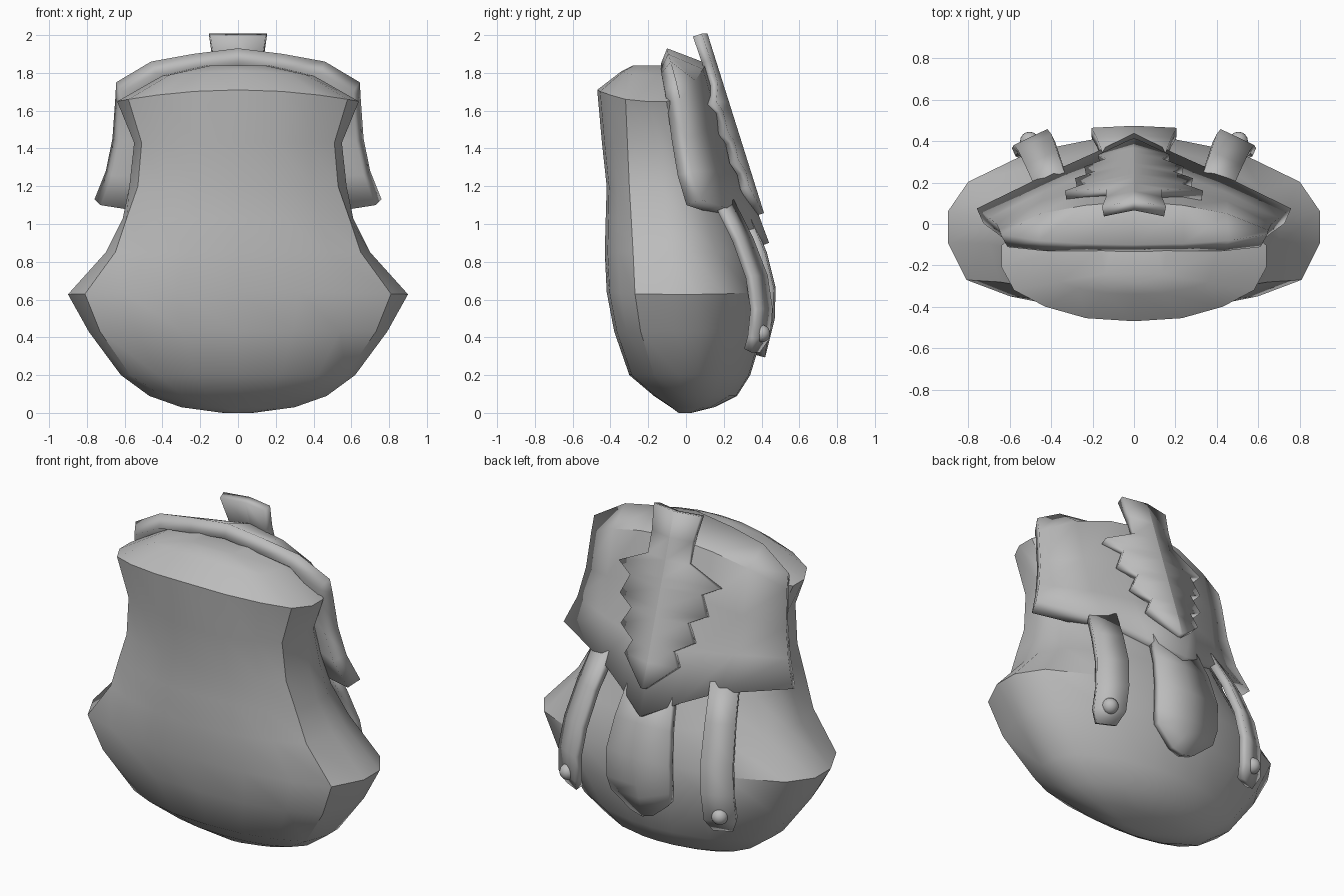
import bpy, bmesh, math
from mathutils import Vector

old = bpy.data.objects.get("Cube")
if old:
    bpy.data.objects.remove(old)

grey = bpy.data.materials.new("plain grey")
grey.use_nodes = True
COLOUR = (0.5, 0.5, 0.5, 1)
grey.diffuse_color = COLOUR
grey.node_tree.nodes["Principled BSDF"].inputs["Base Color"].default_value = COLOUR


def finish(bm, name, angle=30, thickness=0, offset=0, mirror=False):
    mesh = bpy.data.meshes.new(name)
    bm.to_mesh(mesh)
    bm.free()
    mesh.materials.append(grey)
    ob = bpy.data.objects.new(name, mesh)
    bpy.context.collection.objects.link(ob)
    if thickness:
        mod = ob.modifiers.new("thickness", "SOLIDIFY")
        mod.thickness, mod.offset = thickness, offset
    if mirror:
        ob.modifiers.new("mirror", "MIRROR").use_clip = False
    bpy.ops.object.select_all(action="DESELECT")
    ob.select_set(True)
    bpy.context.view_layer.objects.active = ob
    bpy.ops.object.shade_smooth_by_angle(angle=math.radians(angle))
    return ob


def grid(rows, closed=False):
    """Skin rows of points; closed rows become capped rings."""
    bm = bmesh.new()
    vs = [[bm.verts.new(p) for p in row] for row in rows]
    n = len(rows[0])
    for a, b in zip(vs, vs[1:]):
        for i in range(n if closed else n - 1):
            j = (i + 1) % n
            bm.faces.new((a[i], a[j], b[j], b[i]))
    if closed:
        bm.faces.new(vs[0])
        bm.faces.new(vs[-1])
        bmesh.ops.recalc_face_normals(bm, faces=bm.faces)
    return bm


def mirrored(half):
    """Row running from the centre out to +x, completed on the -x side."""
    return [(-x, y, z) for x, y, z in reversed(half[1:])] + half


# Pouch body: z, front corner x, front corner y, side x, side y, front y, back y, corner drop
SECTIONS = [
    (1.84, .14, -.24, .16, -.10, -.28, .00, .00),
    (1.81, .36, -.28, .40, -.11, -.34, .03, .02),
    (1.71, .58, -.32, .64, -.16, -.47, .06, .05),
    (1.43, .51, -.31, .55, -.12, -.445, .15, 0),
    (1.20, .53, -.30, .575, -.09, -.42, .24, 0),
    (1.03, .59, -.29, .61, -.07, -.425, .30, 0),
    (.85, .65, -.28, .70, -.04, -.43, .37, 0),
    (.64, .81, -.27, .90, -.02, -.42, .42, .01),
    (.43, .73, -.24, .79, .00, -.38, .41, 0),
    (.20, .57, -.17, .62, .01, -.30, .34, 0),
    (.09, .40, -.09, .47, .02, -.17, .27, 0),
    (.03, .24, -.04, .30, .03, -.08, .15, 0),
    (.00, .06, -.03, .08, .00, -.04, .03, 0),
]


def body_ring(z, cx, cy, sx, sy, front, back, drop):
    bow = cy - front
    s2 = sy + .08 * sx / .9
    half = [(0, front), (.4 * cx, front + .1 * bow), (.74 * cx, front + .47 * bow), (cx, cy),
            (sx, sy - .07 * sx / .9), (sx, s2)]
    half += [(sx * f, s2 + (back - s2) * t) for f, t in ((.89, .4), (.56, .8), (.22, .97), (0, 1))]
    pts = half + [(-x, y) for x, y in reversed(half[1:-1])]
    return [(x, y, z - drop * (x / cx) ** 2) for x, y in pts]


finish(grid([body_ring(*s) for s in SECTIONS], True), "pouch_body", 32)

# Flap wrapping over the top and down the back to a point
FLAP = [
    [(0, -.10, 1.93), (.24, -.095, 1.90), (.46, -.08, 1.86), (.645, -.05, 1.75)],
    [(0, .11, 1.85), (.24, .09, 1.82), (.45, .05, 1.76), (.65, -.03, 1.66)],
    [(0, .21, 1.57), (.23, .17, 1.55), (.45, .11, 1.50), (.665, .00, 1.45)],
    [(0, .31, 1.25), (.21, .24, 1.27), (.43, .16, 1.28), (.70, .03, 1.28)],
    [(0, .44, .90), (.19, .345, .99), (.38, .26, 1.07), (.76, .075, 1.13)],
]
finish(grid([mirrored(r) for r in FLAP]), "flap", 35, .085, -1)

# Ridged ornament plate with toothed edges: z and half width
TEETH = [(2.0, .15), (1.86, .13), (1.74, .13), (1.64, .33), (1.59, .23), (1.48, .28),
         (1.43, .18), (1.33, .235), (1.27, .13), (1.19, .17), (1.05, .01)]


def plate_row(z, w):
    y = .09 + (2 - z) * .315
    return mirrored([(0, y, z), (w, y - .2 * w, z)])


finish(grid([plate_row(*t) for t in TEETH]), "toothed_plate", 12, .05)

# Centre tab hanging below the flap: half width, y, z
TAB = [(.15, .33, 1.02), (.18, .405, .84), (.205, .45, .66), (.205, .445, .50), (.19, .425, .42)]
rows = [mirrored([(0, y, z), (w, y - .01, z)]) for w, y, z in TAB]
rows.append(mirrored([(0, .395, .30), (.07, .395, .32)]))
finish(grid(rows), "centre_tab", 25, .05)

# Pair of side straps following the bulge of the back
ACROSS = Vector((.9, -.43, 0))
STRAP = [(.40, .20, 1.12, .08), (.44, .30, .92, .085), (.47, .375, .72, .09),
         (.49, .40, .55, .09), (.50, .385, .40, .09), (.495, .35, .33, .055)]
rows = [[Vector((x, y, z)) + ACROSS * w * k for k in (-1, 1)] for x, y, z, w in STRAP]
finish(grid(rows), "side_straps", 25, .045, 0, True)

# Round rivets at the strap ends
bm = bmesh.new()
bmesh.ops.create_uvsphere(bm, u_segments=16, v_segments=10, radius=.046)
bmesh.ops.translate(bm, verts=bm.verts, vec=(.505, .40, .42))
finish(bm, "strap_rivets", 60, mirror=True)
